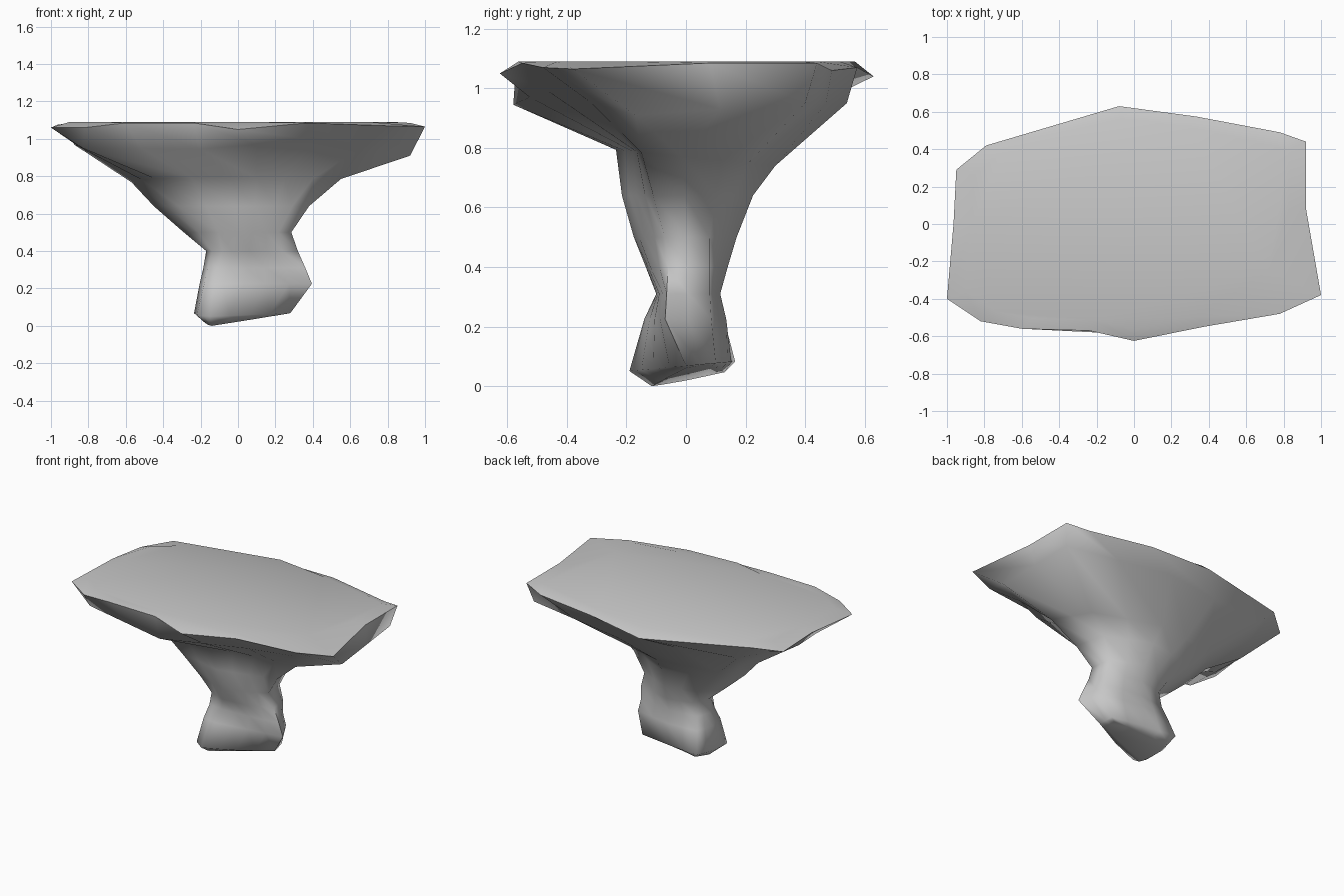
import bpy, bmesh, math

if "Cube" in bpy.data.objects:
    bpy.data.objects.remove(bpy.data.objects["Cube"])

stone = bpy.data.materials.new("grey stone")
stone.diffuse_color = (0.57, 0.57, 0.57, 1)
stone.use_nodes = True
stone.node_tree.nodes["Principled BSDF"].inputs["Base Color"].default_value = stone.diffuse_color

# Irregular outline of the slab, counter-clockwise from the front right corner
RIM = [(1, -.38, 1.065), (.92, .08, 1.085), (.92, .44, 1.085), (.78, .49, 1.06),
       (.33, .575, 1.07), (-.08, .63, 1.04), (-.79, .42, 1.085), (-.95, .29, 1.05),
       (-.965, 0, 1.075), (-1, -.4, 1.06), (-.82, -.52, 1.06), (-.6, -.56, 1.085),
       (-.24, -.57, 1.085), (0, -.625, 1.05), (.37, -.55, 1.085), (.78, -.48, 1.07)]

# Chipped lower lip of the slab, eight directions
LIP = [(.92, -.17, .91), (.89, .40, .95), (.15, .54, .95), (-.68, .40, .975),
       (-.87, 0, .965), (-.83, -.44, .95), (-.2, -.58, .945), (.4, -.47, .995)]

# Flared support, neck and foot: (z, slope in x, slope in y), eight outline points
FLARE = [((.77, 0, -.1), [(.55, -.15), (.44, .12), (.02, .30), (-.42, .24),
                          (-.57, .02), (-.45, -.19), (-.05, -.235), (.25, -.18)]),
         ((.64, 0, 0), [(.38, -.11), (.33, .1), (.03, .225), (-.32, .16),
                        (-.45, 0), (-.32, -.15), (-.02, -.215), (.2, -.165)]),
         ((.50, 0, 0), [(.285, -.07), (.265, .08), (.05, .17), (-.18, .12),
                        (-.29, 0), (-.21, -.11), (0, -.175), (.15, -.14)])]
FOOT = [((.40, 0, 0), [(.32, -.06), (.29, .08), (.05, .14), (-.12, .1),
                       (-.17, 0), (-.14, -.09), (-.03, -.135), (.15, -.12)]),
        ((.31, 0, 0), [(.36, -.065), (.29, .08), (.05, .115), (-.15, .09),
                       (-.185, 0), (-.16, -.085), (-.05, -.1), (.15, -.09)]),
        ((.225, 0, 0), [(.395, -.07), (.31, .085), (.05, .135), (-.17, .12),
                        (-.205, 0), (-.18, -.12), (-.08, -.14), (.15, -.105)]),
        ((.068, 0, .09), [(.28, 0), (.265, .1), (.03, .14), (-.2, .165),
                          (-.235, 0), (-.22, -.14), (-.15, -.19), (.06, -.11)]),
        ((.034, .1, .2), [(.24, 0), (.22, .07), (.03, .1), (-.16, .13),
                          (-.18, 0), (-.16, -.08), (-.14, -.115), (.05, -.06)])]


def tilt(entry):
    """Lift a flat outline onto its sloping plane."""
    (z, sx, sy), outline = entry
    return [(x, y, z + sx * x + sy * y) for x, y in outline]


def doubled(ring):
    """Add the midpoint of every side so the ring matches the rim."""
    out = []
    for a, b in zip(ring, ring[1:] + ring[:1]):
        out += [a, tuple((p + q) / 2 for p, q in zip(a, b))]
    return out


# Flat top, rim, lip, support and foot joined as one loft
top = [(x * .9, y * .9, 1.09) for x, y, _ in RIM]
top[0] = (.72, -.25, 1.09)  # worn front right corner
rings = [top, RIM, doubled(LIP)] + [doubled(tilt(s)) for s in FLARE + FOOT]
bm = bmesh.new()
loops = [[bm.verts.new(p) for p in ring] for ring in rings]
n = len(RIM)
for upper, lower in zip(loops, loops[1:]):
    for i in range(n):
        j = (i + 1) % n
        bm.faces.new((upper[i], lower[i], lower[j], upper[j]))
bm.faces.new(loops[0])
bm.faces.new(loops[-1][::-1])
bmesh.ops.recalc_face_normals(bm, faces=bm.faces)
low = min(v.co.z for v in bm.verts)
for v in loops[-1]:
    v.co.z -= low
mesh = bpy.data.meshes.new("stone_table")
bm.to_mesh(mesh)
bm.free()
mesh.materials.append(stone)
table = bpy.data.objects.new("stone_table", mesh)
bpy.context.collection.objects.link(table)

# Soft facets
bpy.context.view_layer.objects.active = table
table.select_set(True)
bpy.ops.object.shade_smooth_by_angle(angle=math.radians(80))
